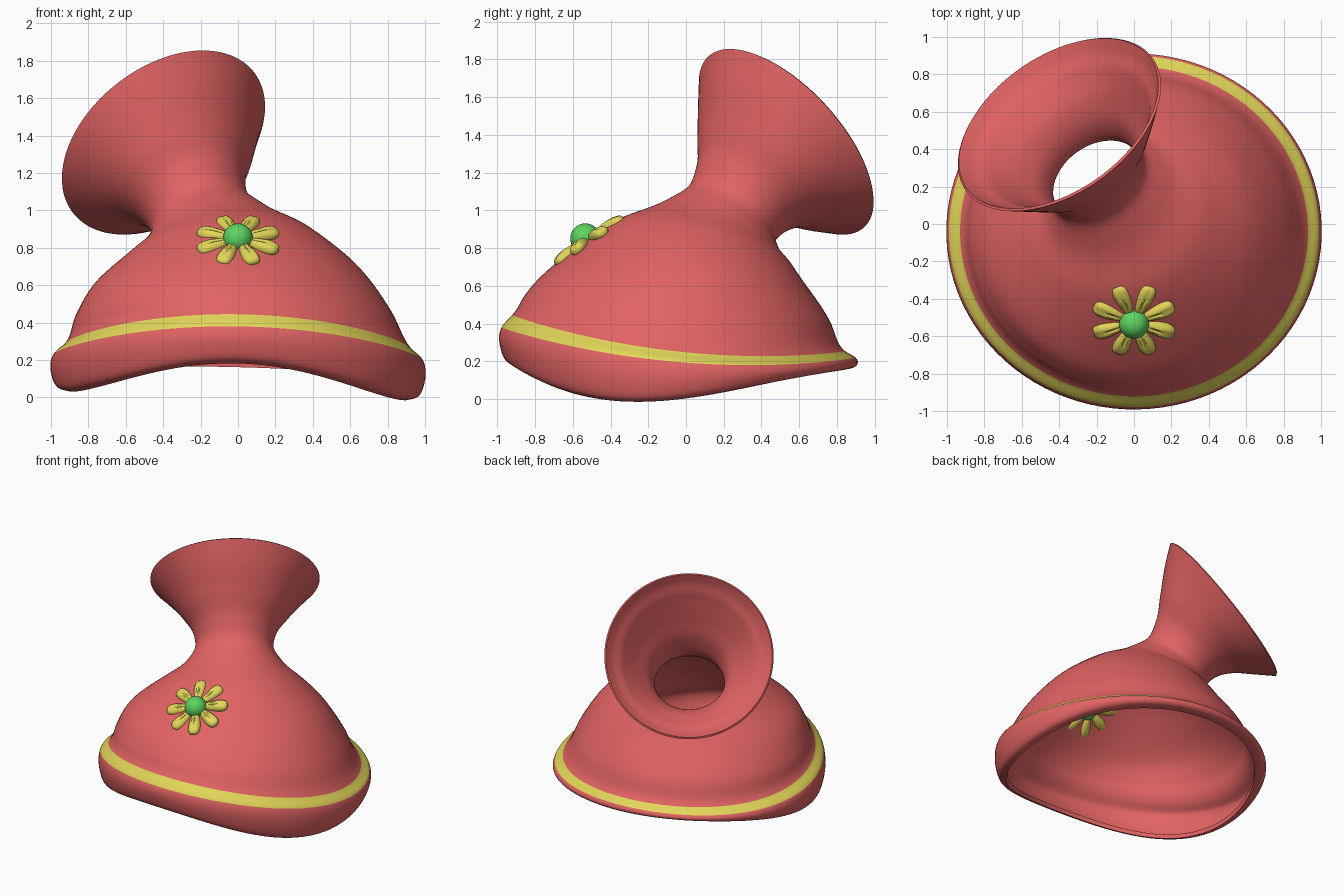
import bpy, bmesh
from math import sin, cos, pi, radians, hypot
from mathutils import Vector, Matrix

cube = bpy.data.objects.get("Cube")
if cube:
    bpy.data.objects.remove(cube, do_unlink=True)


def material(name, rgb):
    mat = bpy.data.materials.new(name)
    mat.use_nodes = True
    color = (*rgb, 1)
    mat.diffuse_color = color
    mat.node_tree.nodes["Principled BSDF"].inputs["Base Color"].default_value = color
    return mat


red = material("coral red", (0.76, 0.125, 0.125))
yellow = material("band yellow", (0.76, 0.67, 0.1))
green = material("leaf green", (0.11, 0.66, 0.12))


def make_object(name, bm, mats):
    mesh = bpy.data.meshes.new(name)
    bm.to_mesh(mesh)
    bm.free()
    for mat in mats:
        mesh.materials.append(mat)
    obj = bpy.data.objects.new(name, mesh)
    bpy.context.collection.objects.link(obj)
    return obj


def smooth(obj):
    bpy.ops.object.select_all(action="DESELECT")
    obj.select_set(True)
    bpy.context.view_layer.objects.active = obj
    for mod in list(obj.modifiers):
        bpy.ops.object.modifier_apply(modifier=mod.name)
    bpy.ops.object.shade_smooth_by_angle(angle=radians(50))


# Cross-sections from brim to trumpet mouth:
# lean offset, height, tilt, radius along lean, radius across,
# sideways shift, then front-back wave of the brim: slope, saddle, cubic
SECTIONS = [
    (0, .022, 0, .92, .92, 0, .1, .15, -.11),
    (0, .034, 0, .965, .965, 0, .09, .15, -.11),
    (0, .1, 0, .998, .998, 0, .02, .13, -.07),
    (0, .21, 0, .99, .99, 0, -.08, .09, 0),
    (0, .265, 0, .93, .93, 0, -.095, .085, 0),
    (0, .45, 2, .84, .845, .03, -.04, .035, 0),
    (0, .655, 6, .68, .72, .07, .03, 0, 0),
    (.115, .83, 14, .48, .495, .035, 0, 0, 0),
    (.24, .915, 27, .325, .34, .025, 0, 0, 0),
    (.31, .975, 38, .27, .285, .025, 0, 0, 0),
    (.38, 1.075, 45, .293, .305, .02, 0, 0, 0),
    (.46, 1.19, 49, .375, .4, .015, 0, 0, 0),
    (.57, 1.295, 52.5, .515, .515, .015, 0, 0, 0),
    (.664, 1.363, 53.4, .613, .613, .018, 0, 0, 0),
]
BAND = 3
STEPS = 7
SIDES = 96
LEAN = Vector((-.578, .816, 0))
ACROSS = Vector((-.816, -.578, 0))
UP = Vector((0, 0, 1))

# Spacing of the sections along the profile
gaps = [hypot(b[0] - a[0], b[1] - a[1], b[3] - a[3]) for a, b in zip(SECTIONS, SECTIONS[1:])]


def tangent(values, i):
    rates = [(b - a) / g for a, b, g in zip(values, values[1:], gaps)]
    if i == 0 or i == len(gaps):
        return rates[min(i, len(gaps) - 1)]
    before, after = gaps[i - 1], gaps[i]
    return (rates[i - 1] * after + rates[i] * before) / (before + after)


def blend(values, i, t):
    a, b = values[i], values[i + 1]
    start, end = tangent(values, i) * gaps[i], tangent(values, i + 1) * gaps[i]
    return (a + (b - a) * t * t * (3 - 2 * t)
            + start * t * (1 - t) ** 2 - end * t * t * (1 - t))


def ring_points(s, z, tilt, along, across, shift, slope, saddle, cubic):
    tilt = radians(tilt)
    axis = LEAN * cos(tilt) - UP * sin(tilt)
    base = max(0, min(1, (.92 - z) / .6))
    for k in range(SIDES):
        a = 2 * pi * k / SIDES
        p = LEAN * s + UP * z + axis * along * cos(a) + ACROSS * (shift + across * sin(a))
        flat = LEAN * cos(a) + ACROSS * sin(a)
        p.z += slope * flat.y + saddle * flat.y ** 2 + cubic * flat.y ** 3
        p.z -= .16 * saddle * flat.x
        p.y = p.y * (1 - .052 * base) - .04 * base
        yield p


# Hat shell with trim band
columns = list(zip(*SECTIONS))
bm = bmesh.new()
rings = []
count = len(gaps) * STEPS
for n in range(count + 1):
    i = min(n // STEPS, len(gaps) - 1)
    t = n / STEPS - i
    rings.append([bm.verts.new(p) for p in ring_points(*[blend(c, i, t) for c in columns])])
for n in range(count):
    for k in range(SIDES):
        m = (k + 1) % SIDES
        f = bm.faces.new((rings[n][k], rings[n][m], rings[n + 1][m], rings[n + 1][k]))
        f.material_index = 0 if n // STEPS == BAND else 1
hat = make_object("hat_shell", bm, [yellow, red])

# Wall thins out towards the mouth lip
wall = hat.vertex_groups.new(name="wall")
for n in range(count + 1):
    weight = max(.5, min(1, (count - n) / STEPS))
    wall.add(range(n * SIDES, (n + 1) * SIDES), weight, "REPLACE")
shell = hat.modifiers.new("thickness", "SOLIDIFY")
shell.thickness = .03
shell.offset = -1
shell.material_offset = 1
shell.vertex_group = "wall"
smooth(hat)

# Flower placement on the front slope
flower = Matrix.Translation((0, -.513, .838)) @ Matrix.Rotation(radians(34), 4, "X")

# Grooved petals, wider towards the tip
for k in range(8):
    bm = bmesh.new()
    bmesh.ops.create_uvsphere(bm, u_segments=20, v_segments=14, radius=1,
                              matrix=Matrix.Rotation(pi / 2, 4, "Y"))
    for v in bm.verts:
        x, y, z = v.co
        fat = (1 - x * x + 1e-6) ** -.2
        groove = 1 - .25 * max(0, 1 - abs(y) * 3) * (z > 0)
        v.co = (.138 + .094 * x, y * fat * (.042 + .013 * x), z * fat * .04 * groove)
    bm.transform(flower @ Matrix.Rotation(pi / 8 + k * pi / 4, 4, "Z"))
    smooth(make_object(f"petal_{k + 1}", bm, [yellow]))

# Flower centre
bm = bmesh.new()
bmesh.ops.create_uvsphere(bm, u_segments=24, v_segments=16, radius=.08,
                          matrix=flower @ Matrix.Translation((0, -.01, .022)))
smooth(make_object("flower_centre", bm, [green]))
